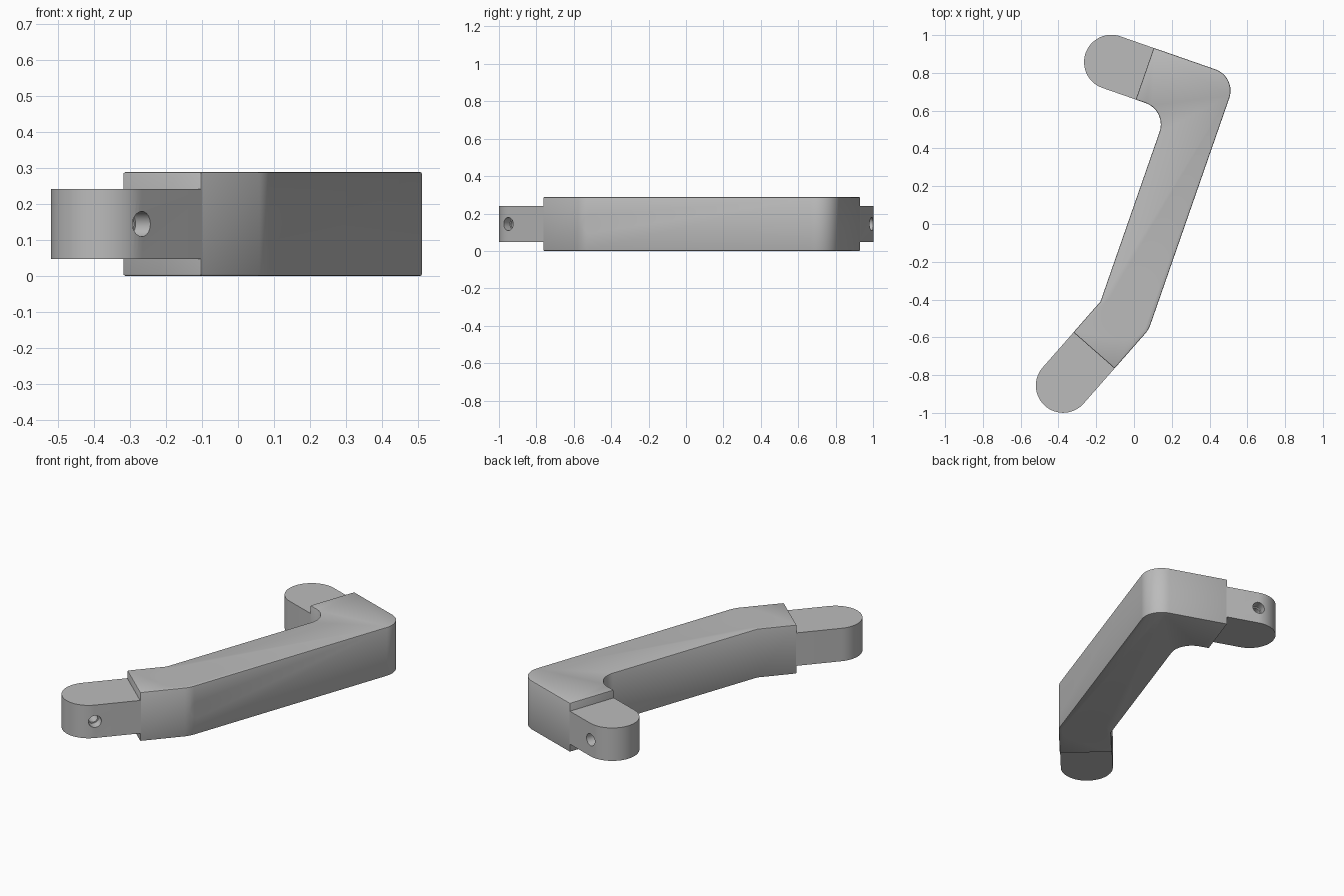
import bpy, bmesh, math
from mathutils import Vector, Matrix

if "Cube" in bpy.data.objects:
    bpy.data.objects.remove(bpy.data.objects["Cube"], do_unlink=True)

GREY = (0.5, 0.5, 0.5, 1)
mat = bpy.data.materials.new("machined grey")
mat.use_nodes = True
mat.diffuse_color = GREY
mat.node_tree.nodes["Principled BSDF"].inputs["Base Color"].default_value = GREY

MID_Z, BODY_H, LUG_H = 0.144, 0.144, 0.097   # centre height and half thicknesses
R, FILLET, SEAT, BORE = 0.145, 0.12, 0.125, 0.05
BAR_ANGLE = 70.8


def polar(angle, length=1.0):
    a = math.radians(angle)
    return Vector((math.cos(a), math.sin(a))) * length


def arc(centre, radius, start, end, steps=16):
    return [centre + polar(start + (end - start) * i / steps, radius)
            for i in range(steps + 1)]


V, U = polar(BAR_ANGLE), polar(BAR_ANGLE - 90)   # along the bar, across the bar
pivot = Vector((-0.05, -0.485))
top_lug = Vector((-0.12, 0.857))
low_lug = Vector((-0.375, -0.855))
low_dir = (pivot - low_lug).normalized()
low_angle = math.degrees(math.atan2(low_dir.y, low_dir.x))


def finish(name, bm):
    bmesh.ops.recalc_face_normals(bm, faces=bm.faces)
    mesh = bpy.data.meshes.new(name)
    bm.to_mesh(mesh)
    bm.free()
    ob = bpy.data.objects.new(name, mesh)
    bpy.context.collection.objects.link(ob)
    mesh.materials.append(mat)
    return ob


def slab(name, outline, half):
    bm = bmesh.new()
    face = bm.faces.new([bm.verts.new((p.x, p.y, MID_Z - half)) for p in outline])
    out = bmesh.ops.extrude_face_region(bm, geom=[face])
    verts = [g for g in out["geom"] if isinstance(g, bmesh.types.BMVert)]
    bmesh.ops.translate(bm, verts=verts, vec=(0, 0, 2 * half))
    return finish(name, bm)


def rod(start, direction, radius, length):
    """Round cutter running from start along direction."""
    d = Vector(direction).normalized()
    bm = bmesh.new()
    bmesh.ops.create_cone(bm, cap_ends=True, segments=48, radius1=radius,
                          radius2=radius, depth=length)
    turn = d.to_track_quat("Z", "Y").to_matrix().to_4x4()
    bm.transform(Matrix.Translation(Vector(start) + d * length / 2) @ turn)
    ob = finish("hole_cutter", bm)
    ob.hide_render = True
    return ob


def apply_all(ob):
    bpy.ops.object.select_all(action="DESELECT")
    ob.select_set(True)
    bpy.context.view_layer.objects.active = ob
    for m in list(ob.modifiers):
        bpy.ops.object.modifier_apply(modifier=m.name)
    bpy.ops.object.shade_smooth_by_angle(angle=math.radians(30))


def cut(ob, cutters):
    for c in cutters:
        m = ob.modifiers.new("hole", "BOOLEAN")
        m.operation, m.solver, m.object = "DIFFERENCE", "EXACT", c
    apply_all(ob)
    for c in cutters:
        bpy.data.objects.remove(c, do_unlink=True)


def bearing(name, centre, half):
    """Ring insert with a raised inner race, the same on both faces."""
    top = [(BORE, half - 0.006), (BORE + 0.004, half - 0.002), (0.07, half - 0.002),
           (0.07, half - 0.01), (SEAT, half - 0.01)]
    profile = top + [(r, -z) for r, z in reversed(top)]
    bm = bmesh.new()
    verts = [bm.verts.new((r, 0, z)) for r, z in profile]
    edges = [bm.edges.new((verts[i - 1], verts[i])) for i in range(len(verts))]
    bmesh.ops.spin(bm, geom=verts + edges, cent=(0, 0, 0), axis=(0, 0, 1),
                   angle=2 * math.pi, steps=64, use_duplicate=False)
    bmesh.ops.remove_doubles(bm, verts=bm.verts, dist=0.0001)
    bm.transform(Matrix.Translation((centre.x, centre.y, MID_Z)))
    return finish(name, bm)


def screw_holes(centre, side, steps):
    """Sideways cutters; steps are (radius, inner distance from the centre)."""
    return [rod((centre.x + side.x * near, centre.y + side.y * near, MID_Z),
                (side.x, side.y, 0), radius, 0.25 - near) for radius, near in steps]


def seat(centre):
    return rod((centre.x, centre.y, -0.1), (0, 0, 1), SEAT, 0.6)


# Main bent bar
right, left = pivot.dot(U) + R, pivot.dot(U) - R
arm = top_lug.dot(V)
split = -0.208
low_end = pivot - low_dir * 0.245
low_side = polar(low_angle - 90)
bend = (BAR_ANGLE - low_angle) / 2
outline = [low_end + low_side * R]
outline += arc(pivot, R, low_angle - 90, BAR_ANGLE - 90, 8)
outline += arc(U * (right - FILLET) + V * (arm + R - FILLET), FILLET,
               BAR_ANGLE - 90, BAR_ANGLE)
outline += [U * split + V * (arm + R), U * split + V * (arm - R)]
outline += arc(U * (left - FILLET) + V * (arm - R - FILLET), FILLET,
               BAR_ANGLE, BAR_ANGLE - 90)
outline += [pivot + polar(low_angle + bend + 90, R / math.cos(math.radians(bend))),
            low_end - low_side * R]
body = slab("bent_bar", outline, BODY_H)
bevel = body.modifiers.new("edge", "BEVEL")
bevel.width, bevel.segments = 0.006, 2
bevel.limit_method, bevel.angle_limit = "ANGLE", math.radians(60)
pivot_side = polar(-9)
pivot_steps = [(0.048, 0.1), (0.03, 0.0)]
cut(body, [seat(pivot)] + screw_holes(pivot, pivot_side, pivot_steps))
cut(bearing("pivot_bearing", pivot, BODY_H), screw_holes(pivot, pivot_side, pivot_steps))

# Thinner rounded lugs at both ends
lugs = (("upper_lug", top_lug, BAR_ANGLE - 90, split - top_lug.dot(U), V),
        ("lower_lug", low_lug, low_angle, (low_end - low_lug).length, low_side))
for name, centre, angle, reach, side in lugs:
    r = R - 0.0005
    tip = centre + polar(angle, reach + 0.02)
    shape = arc(centre, r, angle + 90, angle + 270, 32)
    shape += [tip + polar(angle - 90, r), tip + polar(angle + 90, r)]
    lug_steps = [(0.035, 0.09), (0.028, 0.0)]
    cut(slab(name, shape, LUG_H), [seat(centre)] + screw_holes(centre, side, lug_steps))
    cut(bearing(name + "_bearing", centre, LUG_H), screw_holes(centre, side, lug_steps))
